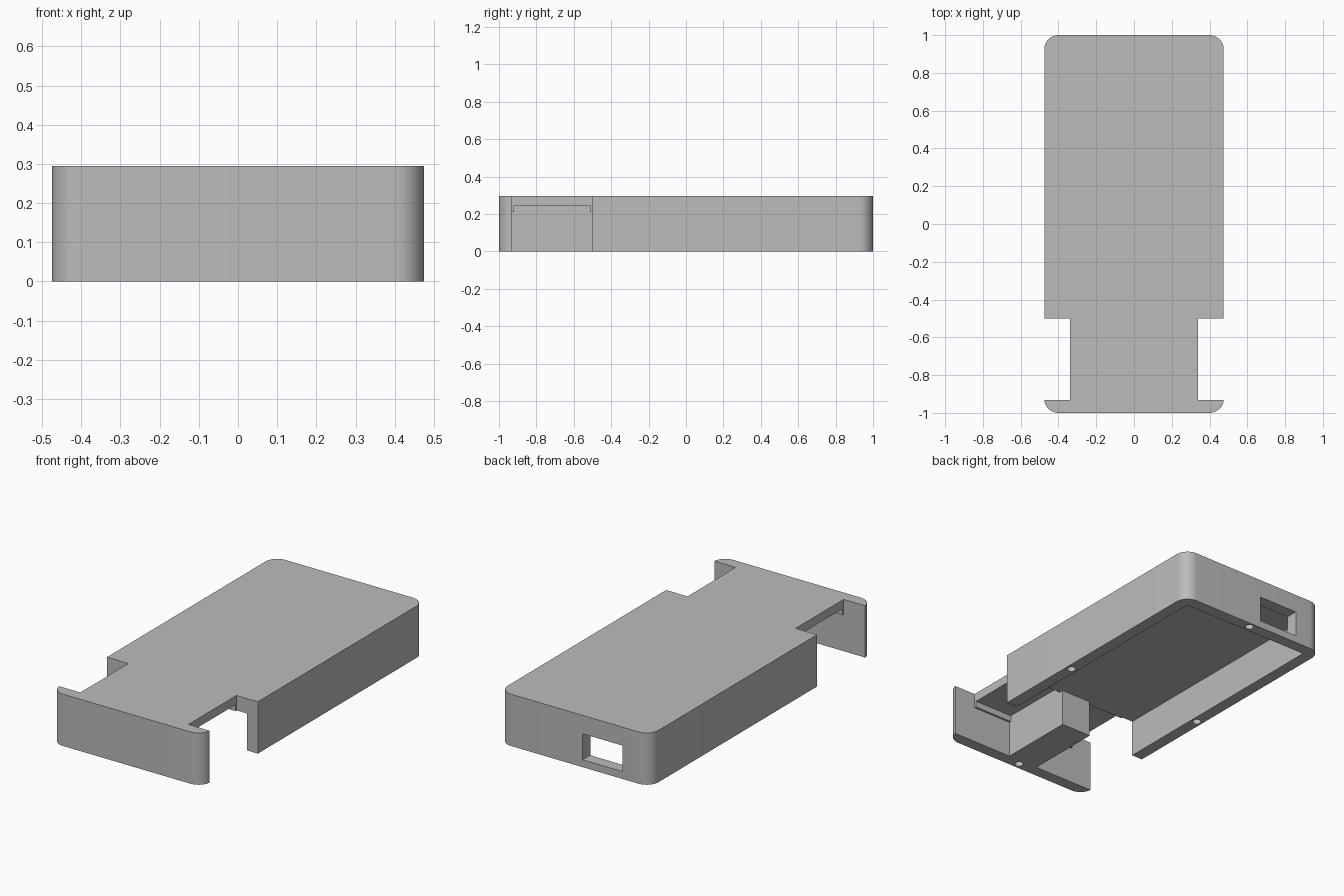
import bpy, bmesh
from math import sin, cos, pi

cube = bpy.data.objects.get("Cube")
if cube:
    bpy.data.objects.remove(cube)

grey = bpy.data.materials.new("plain grey")
grey.use_nodes = True
grey.diffuse_color = (0.5, 0.5, 0.5, 1)
grey.node_tree.nodes["Principled BSDF"].inputs["Base Color"].default_value = (0.5, 0.5, 0.5, 1)

HALF_W, HALF_L, HEIGHT = 0.475, 1.0, 0.295
WALL = 0.068
INNER_W, INNER_L = HALF_W - WALL, HALF_L - WALL
CEILING, POCKET_TOP = 0.21, 0.245


def prism(name, points, z0, z1):
    """Extrude a flat outline from z0 to z1."""
    bm = bmesh.new()
    face = bm.faces.new([bm.verts.new((x, y, z0)) for x, y in points])
    grown = bmesh.ops.extrude_face_region(bm, geom=[face])["geom"]
    verts = [v for v in grown if isinstance(v, bmesh.types.BMVert)]
    bmesh.ops.translate(bm, verts=verts, vec=(0, 0, z1 - z0))
    bmesh.ops.recalc_face_normals(bm, faces=bm.faces)
    mesh = bpy.data.meshes.new(name)
    bm.to_mesh(mesh)
    bm.free()
    mesh.materials.append(grey)
    obj = bpy.data.objects.new(name, mesh)
    bpy.context.collection.objects.link(obj)
    return obj


def box(name, x0, x1, y0, y1, z0, z1):
    return prism(name, [(x0, y0), (x1, y0), (x1, y1), (x0, y1)], z0, z1)


def arc(cx, cy, r, start, sweep, steps):
    return [(cx + r * cos(start + sweep * i / steps), cy + r * sin(start + sweep * i / steps))
            for i in range(steps + 1)]


# Case body with rounded upright corners
R = 0.075
outline = []
for i, (sx, sy) in enumerate([(1, 1), (-1, 1), (-1, -1), (1, -1)]):
    outline += arc(sx * (HALF_W - R), sy * (HALF_L - R), R, i * pi / 2, pi / 2, 12)
case = prism("case_shell", outline, 0, HEIGHT)

# Cutters: hollow underside, raised pocket, back port
cutters = [
    box("cavity_cutter", -INNER_W, INNER_W, -INNER_L, INNER_L, -0.1, CEILING),
    box("pocket_cutter", -0.4, 0.4, -0.92, -0.51, 0.1, POCKET_TOP),
    box("port_cutter", -0.3, -0.05, 0.85, 1.1, 0.042, 0.19),
]
# Side notches
for side, s in (("left", 1), ("right", -1)):
    x0, x1 = sorted((s * 0.34, s * 0.6))
    cutters.append(box(side + "_notch_cutter", x0, x1, -INNER_L, -0.5, -0.1, 0.4))
# Round sockets in the middle of each rim
rim_x, rim_y = HALF_W - WALL / 2, HALF_L - WALL / 2
for name, x, y in (("left", rim_x, 0), ("right", -rim_x, 0), ("back", 0, rim_y), ("front", 0, -rim_y)):
    cutters.append(prism(name + "_socket_cutter", arc(x, y, 0.023, 0, 2 * pi, 24)[:-1], -0.1, 0.06))

bpy.context.view_layer.objects.active = case
for cutter in cutters:
    cutter.hide_render = True
    mod = case.modifiers.new(cutter.name, "BOOLEAN")
    mod.operation, mod.solver, mod.object = "DIFFERENCE", "EXACT", cutter
    bpy.ops.object.modifier_apply(modifier=mod.name)
for cutter in cutters:
    bpy.data.objects.remove(cutter)

# Block joining the front wall to the ceiling
block = box("front_block", -0.095, 0.095, -INNER_L - 0.002, -0.485, 0, POCKET_TOP + 0.002)

bpy.ops.object.select_all(action="DESELECT")
case.select_set(True)
bpy.ops.object.shade_smooth_by_angle(angle=pi / 6)
